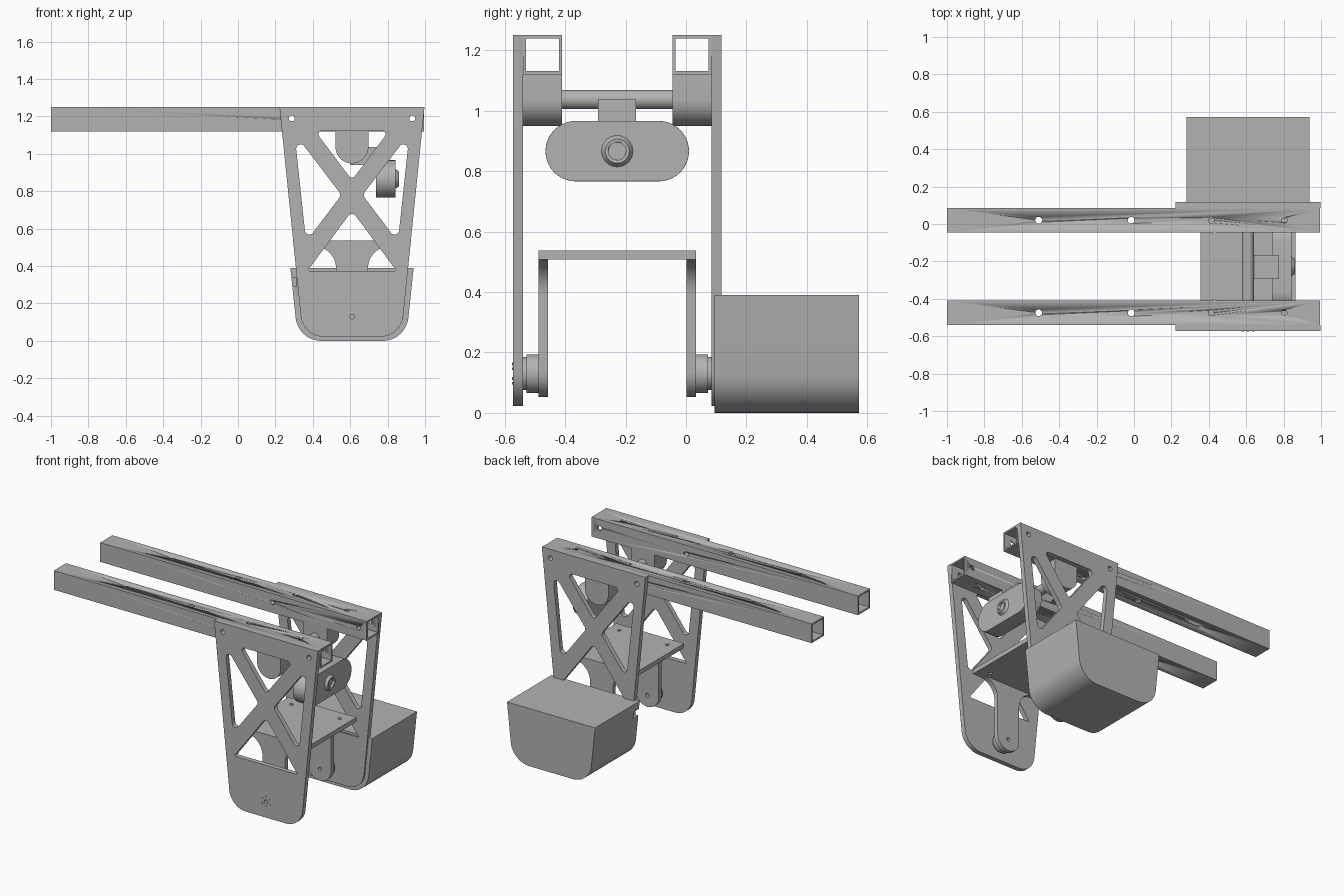
import bpy, math
from mathutils import Matrix, Vector

if "Cube" in bpy.data.objects:
    bpy.data.objects.remove(bpy.data.objects["Cube"])

CX, MID = 0.6095, -0.2275          # centre of the hanging frame in x, mirror plane in y
PIVOT_Z, ROD_Z = 0.13, 1.037

grey = bpy.data.materials.new("plain grey")
grey.diffuse_color = (0.45, 0.45, 0.45, 1)
grey.use_nodes = True
grey.node_tree.nodes["Principled BSDF"].inputs["Base Color"].default_value = grey.diffuse_color

XZ = Matrix(((1, 0, 0, 0), (0, 0, -1, 0), (0, 1, 0, 0), (0, 0, 0, 1)))  # profile in x,z
YZ = Matrix(((0, 0, 1, 0), (1, 0, 0, 0), (0, 1, 0, 0), (0, 0, 0, 1)))   # profile in y,z
XY = Matrix.Identity(4)


def rounded(points, radii, n=8):
    """Polygon with each corner rounded by its own radius."""
    out, pts = [], [Vector(p) for p in points]
    for i, p in enumerate(pts):
        r = radii[i] if isinstance(radii, (list, tuple)) else radii
        a, b = (pts[i - 1] - p).normalized(), (pts[(i + 1) % len(pts)] - p).normalized()
        if r == 0:
            out.append(tuple(p))
            continue
        half = a.angle(b) / 2
        c = p + (a + b).normalized() * (r / math.sin(half))
        s, e = p + a * (r / math.tan(half)) - c, p + b * (r / math.tan(half)) - c
        sweep = s.angle_signed(e)
        for k in range(n + 1):
            t = -sweep * k / n
            out.append((c.x + s.x * math.cos(t) - s.y * math.sin(t),
                        c.y + s.x * math.sin(t) + s.y * math.cos(t)))
    return out


def arc(cx, cy, r, a0, a1, n=20):
    return [(cx + r * math.cos(math.radians(a0 + (a1 - a0) * k / n)),
             cy + r * math.sin(math.radians(a0 + (a1 - a0) * k / n))) for k in range(n + 1)]


def circle(cx, cy, r, n=20):
    return arc(cx, cy, r, 0, 360, n)[:-1]


def rect(x0, x1, y0, y1):
    return [(x0, y0), (x1, y0), (x1, y1), (x0, y1)]


def prism(name, loops, frame, lo, hi):
    """Extrude an outline with holes along the frame's normal, from lo to hi."""
    cu = bpy.data.curves.new(name, 'CURVE')
    cu.dimensions, cu.fill_mode, cu.extrude = '2D', 'BOTH', (hi - lo) / 2
    for loop in loops:
        sp = cu.splines.new('POLY')
        sp.points.add(len(loop) - 1)
        for q, (x, y) in zip(sp.points, loop):
            q.co = (x, y, 0, 1)
        sp.use_cyclic_u = True
    tmp = bpy.data.objects.new(name, cu)
    bpy.context.collection.objects.link(tmp)
    bpy.context.view_layer.update()
    me = bpy.data.meshes.new_from_object(tmp.evaluated_get(bpy.context.evaluated_depsgraph_get()))
    bpy.data.objects.remove(tmp)
    centre = (lo + hi) / 2
    shift = Vector((0, centre, 0)) if frame is XZ else (frame.to_3x3() @ Vector((0, 0, centre)))
    me.transform(Matrix.Translation(shift) @ frame)
    me.materials.clear()
    me.materials.append(grey)
    ob = bpy.data.objects.new(name, me)
    bpy.context.collection.objects.link(ob)
    bpy.ops.object.select_all(action='DESELECT')
    ob.select_set(True)
    bpy.context.view_layer.objects.active = ob
    # weld the caps to the sides so that cuts and bevels work
    bpy.ops.object.mode_set(mode='EDIT')
    bpy.ops.mesh.select_all(action='SELECT')
    bpy.ops.mesh.remove_doubles(threshold=0.00005)
    bpy.ops.mesh.normals_make_consistent(inside=False)
    bpy.ops.object.mode_set(mode='OBJECT')
    bpy.ops.object.shade_smooth_by_angle(angle=math.radians(30))
    return ob


def cut(ob, cutter):
    m = ob.modifiers.new("cut", 'BOOLEAN')
    m.operation, m.solver, m.object = 'DIFFERENCE', 'EXACT', cutter
    cutter.hide_render = True
    cutter.hide_set(True)


def pair(name, loops, lo, hi):
    """Front part and its mirror image at the back."""
    return (prism("front_" + name, loops, XZ, lo, hi),
            prism("back_" + name, loops, XZ, 2 * MID - hi, 2 * MID - lo))


def flip(points):
    return [(2 * CX - x, z) for x, z in points]


# Side plates with X-shaped bracing
outline = rounded([(0.222, 1.25), (0.997, 1.25), (0.872, 0.022), (0.347, 0.022)],
                  [0, 0, 0.125, 0.125], 12)
side_window = rounded([(0.302, 1.11), (0.553, 0.78), (0.364, 0.53)], 0.024)
top_window = rounded([(0.41, 1.125), (0.809, 1.125), (CX, 0.86)], 0.02)
low_window = rounded([(0.372, 0.375), (0.847, 0.375), (CX, 0.695)], [0.006, 0.006, 0.024])
bolts = [circle(x, 1.19, 0.016) for x in (0.287, 0.932)]
pair("side_plate", [outline, side_window, flip(side_window), top_window, low_window,
                    circle(CX, PIVOT_Z, 0.012)] + bolts, -0.572, -0.54)

# Screw heads around the pivot
for k in range(6):
    a = math.radians(60 * k + 30)
    dot = circle(CX + 0.032 * math.cos(a), PIVOT_Z + 0.032 * math.sin(a), 0.005, 10)
    pair("pivot_screw", [dot], -0.575, -0.57)

# Hollow square rails with drilled holes
for name, y0 in (("front_rail", -0.54), ("back_rail", -0.045)):
    y1 = y0 + 0.13
    rail = prism(name, [rect(y0, y1, 1.12, 1.25), rect(y0 + 0.011, y1 - 0.011, 1.131, 1.239)],
                 YZ, -1.0, 0.995)
    for x, r in ((-0.51, 0.018), (-0.015, 0.018), (0.413, 0.015), (0.804, 0.015)):
        cut(rail, prism("rail_drill", [circle(x, y0 + 0.065, r)], XY, 1.0, 1.4))
    for x in (0.287, 0.932):
        cut(rail, prism("bolt_drill", [circle(x, 1.19, 0.016)], XZ, y0 - 0.02, y1 + 0.02))

# Rounded hangers under the rails and the cross rod between them
pair("rod_hanger", [[(CX + 0.088, 1.12), (CX - 0.088, 1.12)] + arc(CX, ROD_Z, 0.088, 180, 360)],
     -0.54, -0.41)
prism("cross_rod", [circle(CX, ROD_Z, 0.032, 32)], XZ, -0.42, -0.035)

# Sensor pod hanging from the rod
prism("pod_arm", [rect(0.60, 0.775, 0.94, 1.037)], XZ, -0.291, -0.165)
pod = prism("sensor_pod", [arc(-0.09, 0.866, 0.1, -90, 90) + arc(-0.365, 0.866, 0.1, 90, 270)],
            YZ, 0.737, 0.843)
bev = pod.modifiers.new("round", 'BEVEL')
bev.width, bev.segments, bev.limit_method, bev.angle_limit = 0.042, 6, 'ANGLE', math.radians(50)
bpy.ops.mesh.primitive_cone_add(vertices=32, radius1=0.068, radius2=0.04, depth=0.04,
                                location=(0.84, MID, 0.866), rotation=(0, math.pi / 2, 0))
nose = bpy.context.object
nose.name = "lens_housing"
nose.data.materials.append(grey)
bpy.ops.object.shade_smooth_by_angle(angle=math.radians(30))
cut(nose, prism("lens_drill", [circle(MID, 0.866, 0.029, 32)], YZ, 0.845, 0.9))

# Swinging cradle: flat deck with two curved legs
deck_holes = [circle(x, y, 0.012) for x in (0.43, 0.789) for y in (-0.415, -0.04)]
prism("cradle_deck", [rect(0.355, 0.864, -0.488, 0.033)] + deck_holes, XY, 0.507, 0.537)
w, f = 0.085, 0.12
leg = ([(0.355, 0.507)] + arc(CX - w - f, 0.507 - f, f, 90, 0, 12)
       + arc(CX, 0.052 + w, w, 180, 360)
       + arc(CX + w + f, 0.507 - f, f, 180, 90, 12) + [(0.864, 0.507), (0.864, 0.51), (0.355, 0.51)])
pair("cradle_leg", [leg, circle(CX, PIVOT_Z, 0.012)], -0.488, -0.457)

# Pivot hubs joining the cradle to the side plates
pair("pivot_hub", [circle(CX, PIVOT_Z, 0.064, 32)], -0.528, -0.488)
pair("pivot_collar", [circle(CX, PIVOT_Z, 0.055, 32)], -0.54, -0.528)

# Drive cover behind the back plate, with a cable slot on its left side
cover = prism("drive_cover", [rounded([(0.28, 0.39), (0.939, 0.39), (0.898, 0.0), (0.321, 0.0)],
                                      [0, 0, 0.14, 0.14], 12)], XZ, 0.095, 0.572)
cut(cover, prism("cable_slot", [rect(0.2, 0.312, 0.29, 0.335)], XZ, 0.05, 0.15))
